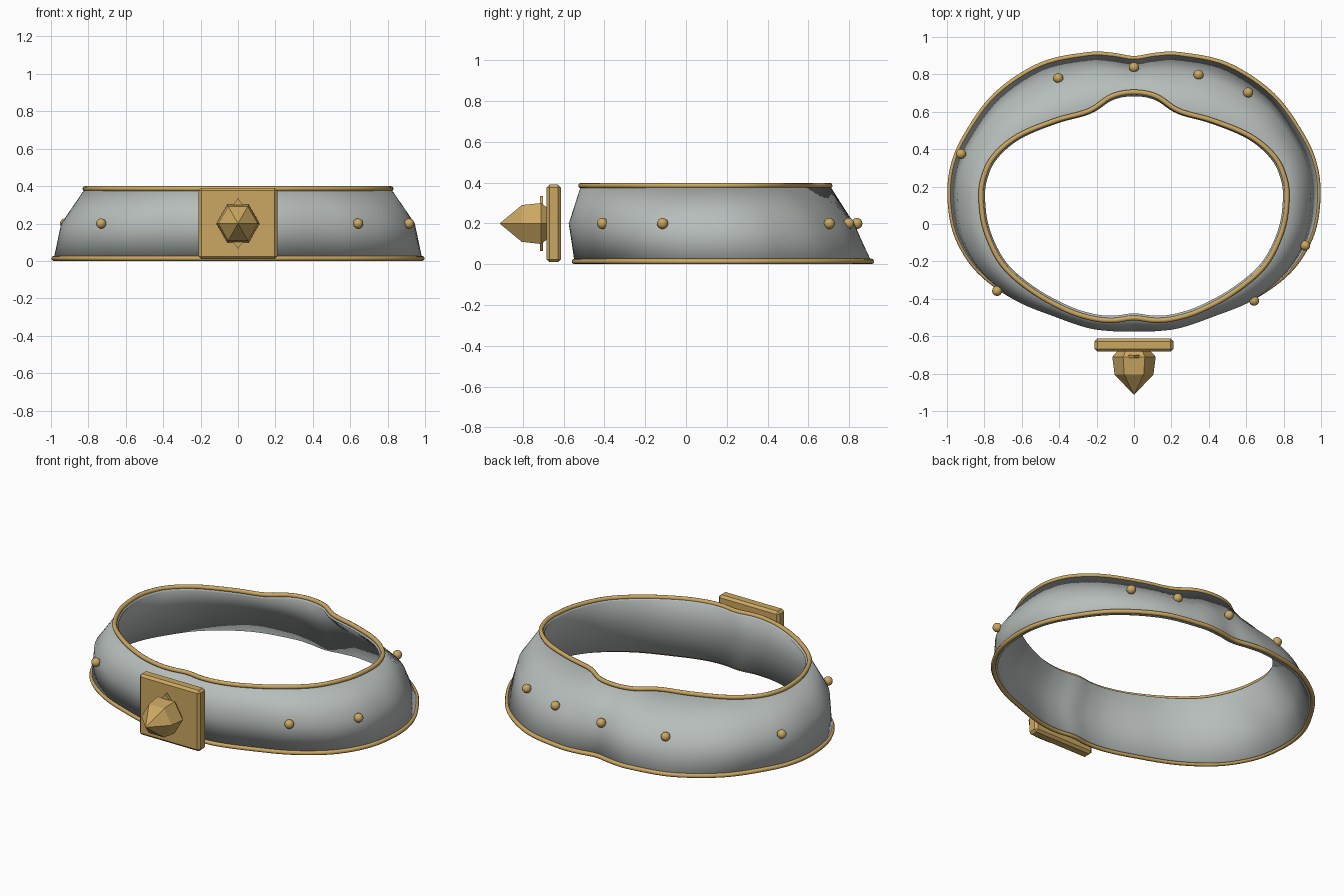
import bpy, bmesh, math
from mathutils import Vector, Matrix

if "Cube" in bpy.data.objects:
    bpy.data.objects.remove(bpy.data.objects["Cube"])


def material(name, rgb):
    m = bpy.data.materials.new(name)
    m.diffuse_color = (*rgb, 1)
    m.use_nodes = True
    m.node_tree.nodes["Principled BSDF"].inputs["Base Color"].default_value = m.diffuse_color
    return m


STEEL = material("grey_metal", (0.47, 0.51, 0.49))
GOLD = material("gold", (0.60, 0.39, 0.12))


def finish(name, bm, mat):
    mesh = bpy.data.meshes.new(name)
    bm.to_mesh(mesh)
    bm.free()
    mesh.materials.append(mat)
    ob = bpy.data.objects.new(name, mesh)
    bpy.context.collection.objects.link(ob)
    return ob


def smooth(ob, angle):
    bpy.ops.object.select_all(action='DESELECT')
    ob.select_set(True)
    bpy.context.view_layer.objects.active = ob
    bpy.ops.object.shade_smooth_by_angle(angle=math.radians(angle))


def outline(half, z, steps=6):
    """Mirror a right-hand half outline and smooth it into a closed loop."""
    pts = half + [(-x, y) for x, y in half[-2:0:-1]]
    pts = [Vector((x, y, z)) for x, y in pts]
    n, out = len(pts), []
    for i in range(n):
        a, b, c, d = (pts[(i + k) % n] for k in (-1, 0, 1, 2))
        for s in range(steps):
            t = s / steps
            out.append(0.5 * (2 * b + (c - a) * t + (2 * a - 5 * b + 4 * c - d) * t * t
                              + (3 * b - a - 3 * c + d) * t ** 3))
    return out


# Outlines of the band, from the back round to the front
bottom = outline([(0, .885), (.12, .903), (.25, .905), (.5, .85), (.74, .69), (.9, .47),
                  (.97, .3), (.983, .12), (.945, -.07), (.83, -.25), (.64, -.39),
                  (.42, -.48), (.25, -.533), (.12, -.547), (0, -.535)], 0.014)
middle = outline([(0, .822), (.12, .825), (.25, .81), (.48, .745), (.71, .615), (.86, .43),
                  (.928, .28), (.945, .12), (.915, -.08), (.81, -.26), (.64, -.405),
                  (.42, -.497), (.25, -.555), (.12, -.573), (0, -.575)], 0.2)
top = outline([(0, .705), (.12, .682), (.24, .605), (.42, .553), (.62, .47), (.75, .36),
               (.807, .24), (.817, .12), (.79, -.04), (.7, -.22), (.54, -.36),
               (.36, -.46), (.22, -.505), (.11, -.515), (0, -.502)], 0.386)

# Flared band
bm = bmesh.new()
rows = [[bm.verts.new(p) for p in row] for row in (bottom, middle, top)]
n = len(bottom)
for lo, hi in zip(rows, rows[1:]):
    for i in range(n):
        j = (i + 1) % n
        bm.faces.new((lo[j], lo[i], hi[i], hi[j]))
band = finish("band", bm, STEEL)
solid = band.modifiers.new("thickness", 'SOLIDIFY')
solid.thickness = 0.026
solid.offset = -1
smooth(band, 50)

# Round trim along both edges
for name, loop in (("bottom_trim", bottom), ("top_trim", top)):
    cu = bpy.data.curves.new(name, 'CURVE')
    cu.dimensions = '3D'
    cu.bevel_depth = 0.0135
    cu.bevel_resolution = 2
    sp = cu.splines.new('POLY')
    sp.points.add(len(loop) - 1)
    for p, co in zip(sp.points, loop):
        p.co = (*co, 1)
    sp.use_cyclic_u = True
    cu.materials.append(GOLD)
    ob = bpy.data.objects.new(name, cu)
    bpy.context.collection.objects.link(ob)
    bpy.ops.object.select_all(action='DESELECT')
    ob.select_set(True)
    bpy.context.view_layer.objects.active = ob
    bpy.ops.object.convert(target='MESH')
    smooth(bpy.context.view_layer.objects.active, 60)

# Round studs
for x, y in ((0, .838), (.345, .798), (.61, .703), (-.405, .78), (-.925, .375),
             (-.732, -.358), (.642, -.41), (.915, -.115)):
    bm = bmesh.new()
    bmesh.ops.create_uvsphere(bm, u_segments=16, v_segments=10, radius=0.027,
                              matrix=Matrix.Translation((x, y, 0.2)))
    smooth(finish("stud", bm, GOLD), 60)

# Square bevelled plate in front of the band
bm = bmesh.new()
bmesh.ops.create_cube(bm, size=1, matrix=Matrix.Translation((0, -.648, .2))
                      @ Matrix.Diagonal((.42, .07, .38, 1)))
bmesh.ops.bevel(bm, geom=bm.edges[:], offset=0.014, segments=1, affect='EDGES')
finish("front_plate", bm, GOLD)


def stack(name, sections, sides):
    """Loft polygon rings (y, x radius, z radius) along y, with closed ends."""
    bm = bmesh.new()
    rings = []
    for y, rx, rz in sections:
        rings.append([bm.verts.new((rx * math.cos(k * math.tau / sides), y,
                                    .2 + rz * math.sin(k * math.tau / sides)))
                      for k in range(sides)])
    for a, b in zip(rings, rings[1:]):
        for k in range(sides):
            m = (k + 1) % sides
            bm.faces.new((a[k], a[m], b[m], b[k]))
    bm.faces.new(rings[0])
    bm.faces.new(rings[-1])
    bmesh.ops.remove_doubles(bm, verts=bm.verts[:], dist=0.0005)
    bmesh.ops.recalc_face_normals(bm, faces=bm.faces[:])
    return finish(name, bm, GOLD)


# Pointed six-sided gem and the thin diamond setting behind it
stack("gem", [(-.67, .08, .08), (-.71, .116, .116), (-.805, .104, .104),
              (-.914, .0001, .0001)], 6)
stack("gem_setting", [(-.70, .10, .135), (-.716, .10, .135)], 4)
